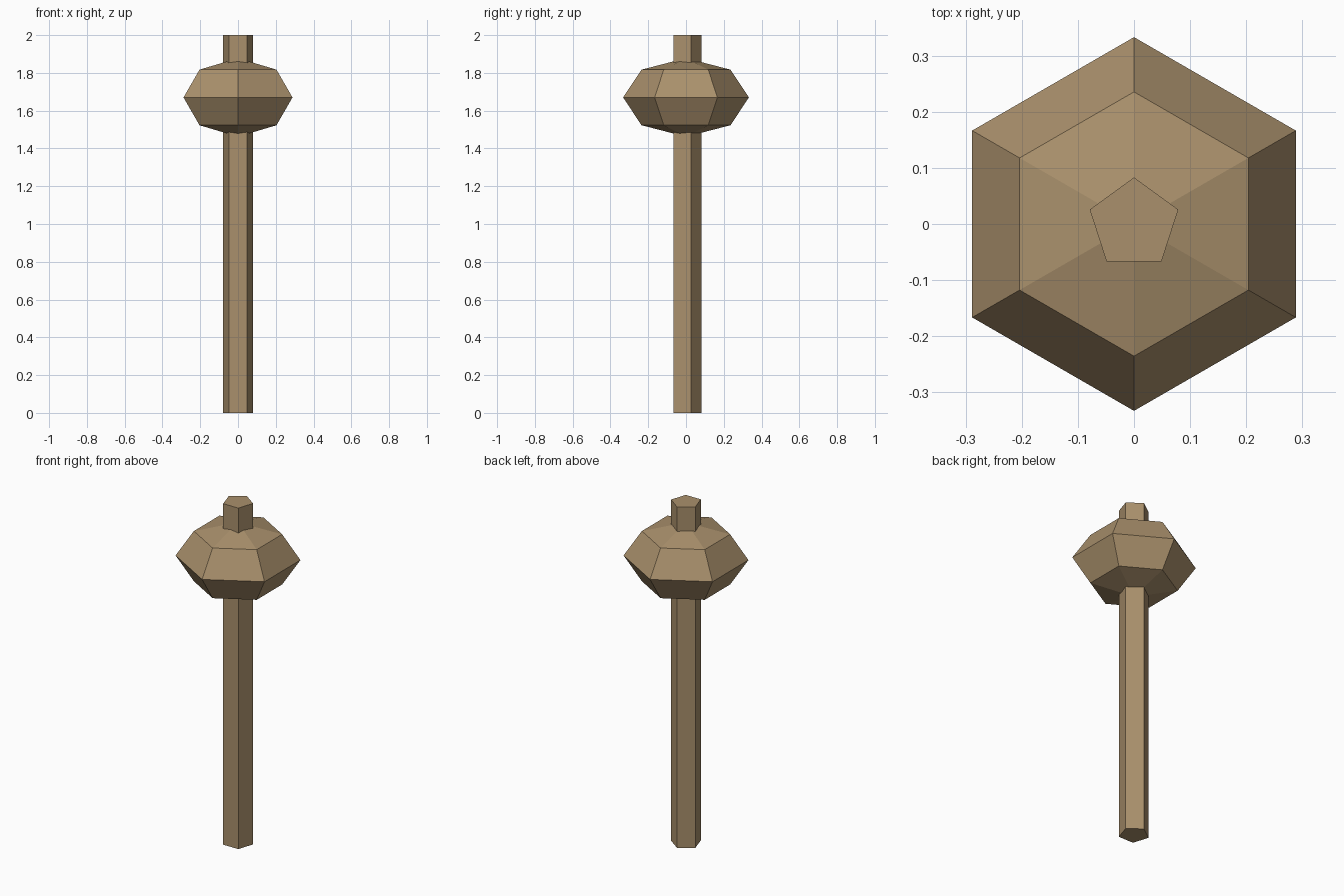
import bpy, bmesh
from math import sin, cos, pi

if "Cube" in bpy.data.objects:
    bpy.data.objects.remove(bpy.data.objects["Cube"])

wood = bpy.data.materials.new("wood")
wood.diffuse_color = (0.40, 0.28, 0.15, 1)
wood.use_nodes = True
wood.node_tree.nodes["Principled BSDF"].inputs["Base Color"].default_value = wood.diffuse_color


def lathe(name, sides, profile):
    """Faceted solid from (radius, z) points, first corner towards +y; radius 0 is a pole."""
    bm = bmesh.new()
    rings = []
    for r, z in profile:
        n = sides if r else 1
        rings.append([bm.verts.new((r * sin(2 * pi * i / n), r * cos(2 * pi * i / n), z))
                      for i in range(n)])
    for a, b in zip(rings, rings[1:]):
        for i in range(sides):
            j = i + 1
            quad = [a[i % len(a)], a[j % len(a)], b[j % len(b)], b[i % len(b)]]
            bm.faces.new(list(dict.fromkeys(quad)))
    for ring in (rings[0], rings[-1]):
        if len(ring) > 1:
            bm.faces.new(ring)
    bmesh.ops.recalc_face_normals(bm, faces=bm.faces)
    mesh = bpy.data.meshes.new(name)
    bm.to_mesh(mesh)
    bm.free()
    mesh.materials.append(wood)
    obj = bpy.data.objects.new(name, mesh)
    bpy.context.collection.objects.link(obj)
    return obj


# Five-sided shaft
lathe("handle", 5, [(0.083, 0), (0.083, 2)])

# Six-sided, four-ring squashed ball
R, H, MID = 0.333, 0.208, 1.67
angles = [k * pi / 4 for k in range(-2, 3)]
lathe("head", 6, [(0 if abs(a) > 1.5 else R * cos(a), MID + H * sin(a)) for a in angles])
